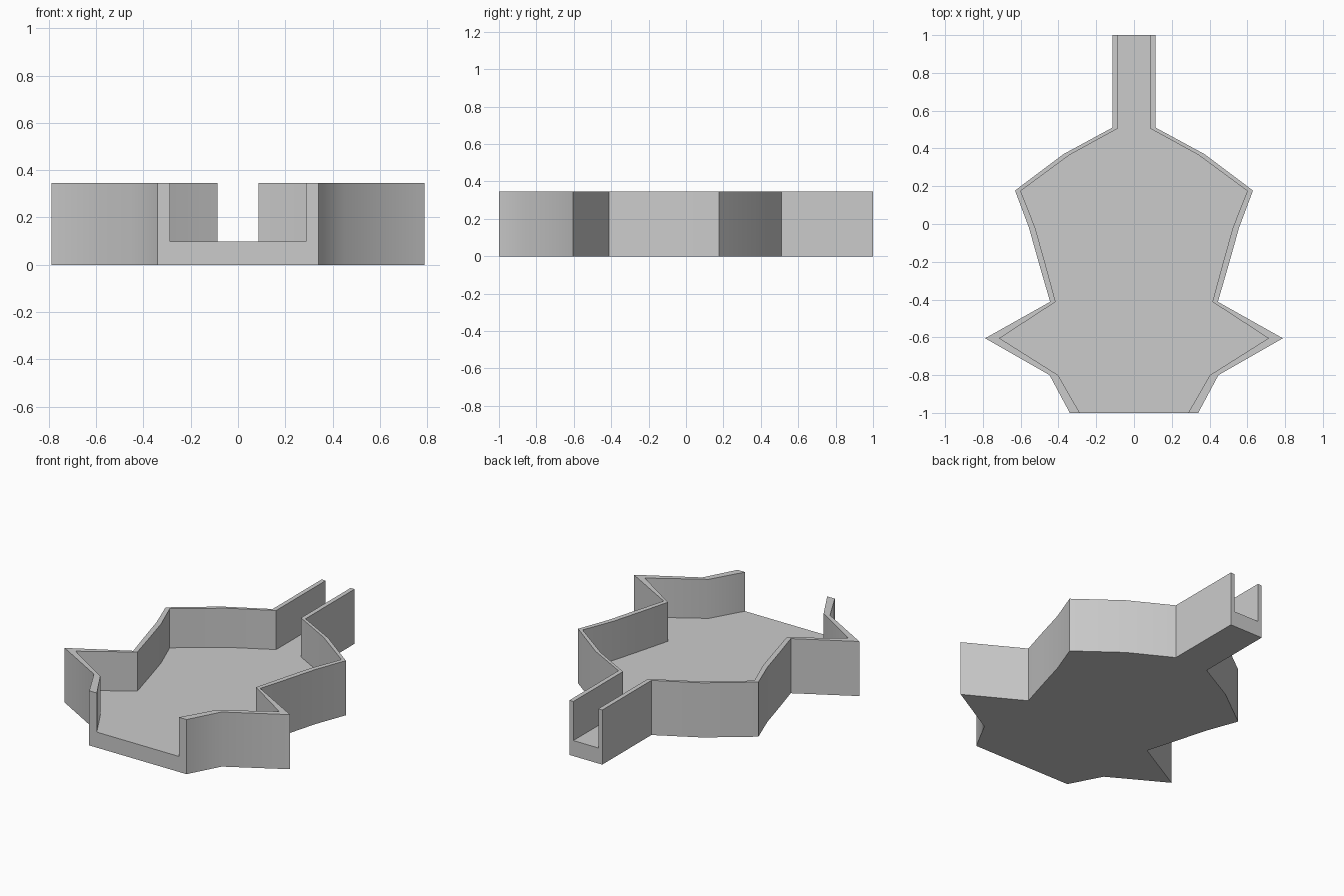
import bpy, bmesh, math

if "Cube" in bpy.data.objects:
    bpy.data.objects.remove(bpy.data.objects["Cube"], do_unlink=True)

HEIGHT, FLOOR = 0.345, 0.098

# Half outline from front to back: outer x, inner x, outer y, inner y
PROFILE = [
    (0.340, 0.287, -1.000, -1.000),
    (0.447, 0.402, -0.800, -0.800),
    (0.788, 0.711, -0.605, -0.605),
    (0.444, 0.415, -0.412, -0.412),
    (0.500, 0.467, -0.220, -0.220),
    (0.556, 0.523, -0.020, -0.020),
    (0.630, 0.600, 0.177, 0.175),
    (0.373, 0.342, 0.370, 0.365),
    (0.115, 0.087, 0.510, 0.505),
    (0.115, 0.087, 1.000, 1.000),
]

grey = bpy.data.materials.new("plain grey")
grey.use_nodes = True
colour = (0.6, 0.6, 0.6, 1)
grey.diffuse_color = colour
grey.node_tree.nodes["Principled BSDF"].inputs["Base Color"].default_value = colour

bm = bmesh.new()


def wall_rings(side):
    """Each ring: outer bottom, outer top, inner top, inner floor."""
    return [[bm.verts.new(p) for p in (
        (side * ox, oy, 0), (side * ox, oy, HEIGHT),
        (side * ix, iy, HEIGHT), (side * ix, iy, FLOOR))]
        for ox, ix, oy, iy in PROFILE]


left, right = wall_rings(1), wall_rings(-1)

# Standing walls with their rims
for rings in (left, right):
    for a, b in zip(rings, rings[1:]):
        for k in range(3):
            bm.faces.new((a[k], b[k], b[k + 1], a[k + 1]))

# Floor and underside strips between the two walls
for k in (0, 3):
    for i in range(len(PROFILE) - 1):
        bm.faces.new((left[i][k], left[i + 1][k], right[i + 1][k], right[i][k]))

# U-shaped open ends
for i in (0, -1):
    for rings in (left, right):
        bm.faces.new(rings[i])
    bm.faces.new((left[i][0], left[i][3], right[i][3], right[i][0]))

bmesh.ops.recalc_face_normals(bm, faces=bm.faces)
mesh = bpy.data.meshes.new("open_tray")
bm.to_mesh(mesh)
bm.free()
mesh.materials.append(grey)
tray = bpy.data.objects.new("open_tray", mesh)
bpy.context.collection.objects.link(tray)

# Soften gentle bends, keep corners sharp
bpy.context.view_layer.objects.active = tray
tray.select_set(True)
bpy.ops.object.shade_smooth_by_angle(angle=math.radians(35))
